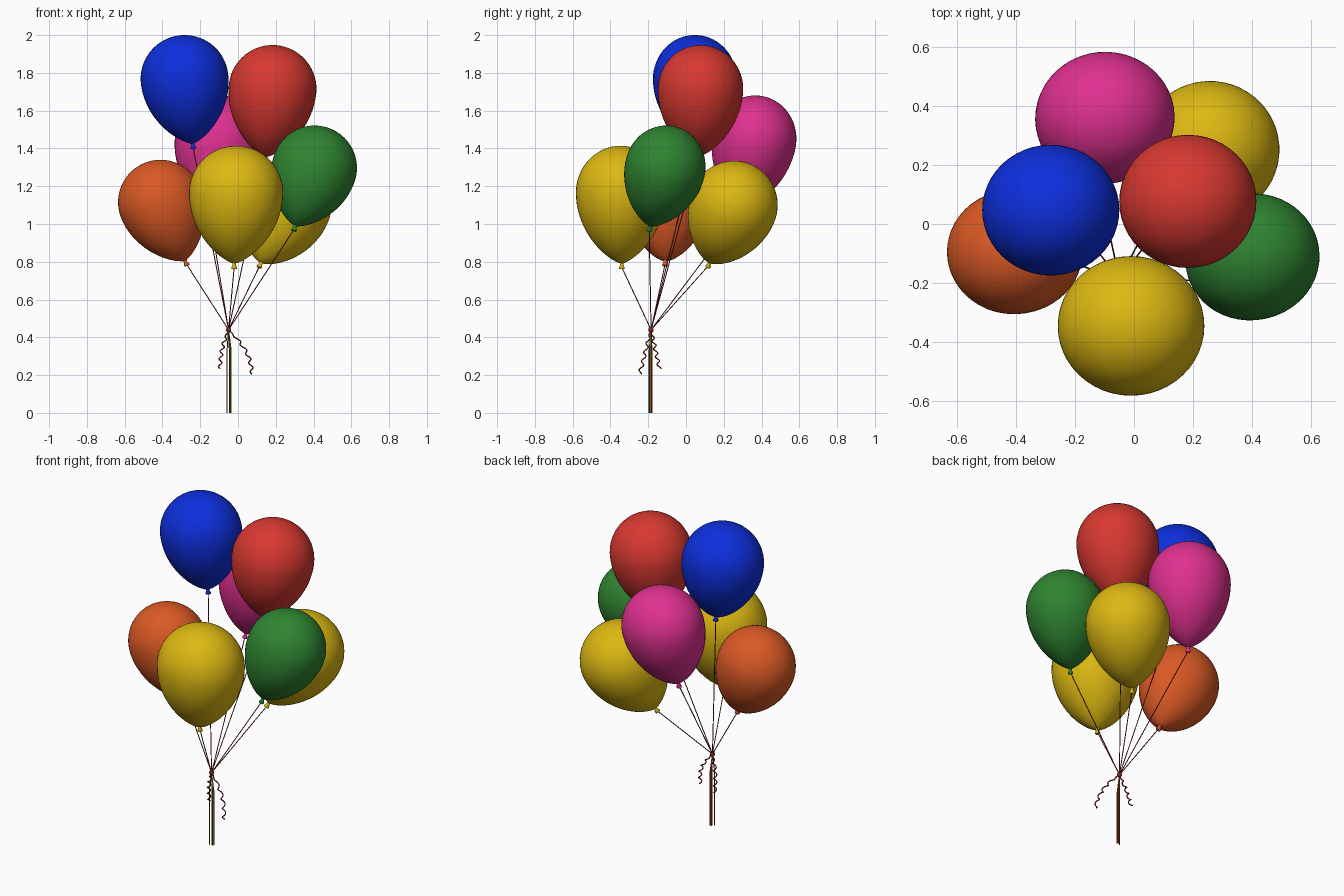
import bpy, math
from mathutils import Vector, Matrix

if "Cube" in bpy.data.objects:
    bpy.data.objects.remove(bpy.data.objects["Cube"])


def material(name, rgb):
    m = bpy.data.materials.new(name)
    m.diffuse_color = (*rgb, 1)
    m.use_nodes = True
    m.node_tree.nodes["Principled BSDF"].inputs["Base Color"].default_value = m.diffuse_color
    return m


MATS = {
    "blue": material("blue", (0.004, 0.028, 0.72)),
    "red": material("red", (0.68, 0.04, 0.03)),
    "pink": material("pink", (0.74, 0.03, 0.28)),
    "green": material("green", (0.028, 0.23, 0.03)),
    "yellow": material("yellow", (0.72, 0.48, 0.006)),
    "orange": material("orange", (0.70, 0.10, 0.018)),
    "string": material("dark red string", (0.25, 0.02, 0.02)),
}
GATHER = Vector((-0.05, -0.185, 0.44))   # point where all strings are tied
SEG = 48


def lathe(name, profile, mat, matrix):
    """Revolve (radius, height) points about z, closing zero-radius ends."""
    verts, faces, rings = [], [], []
    for r, z in profile:
        n = 1 if r < 1e-6 else SEG
        rings.append((len(verts), n))
        for i in range(n):
            a = 2 * math.pi * i / SEG
            verts.append(matrix @ Vector((r * math.cos(a), r * math.sin(a), z)))
    for (a, na), (b, nb) in zip(rings, rings[1:]):
        for i in range(SEG):
            j = (i + 1) % SEG
            if na == 1:
                faces.append((a, b + j, b + i))
            elif nb == 1:
                faces.append((a + i, a + j, b))
            else:
                faces.append((a + i, a + j, b + j, b + i))
    me = bpy.data.meshes.new(name)
    me.from_pydata(verts, [], faces)
    me.materials.append(mat)
    me.shade_smooth()
    ob = bpy.data.objects.new(name, me)
    bpy.context.collection.objects.link(ob)
    return ob


def tube(name, points, radius, mat):
    """Thin round string through a list of points."""
    cu = bpy.data.curves.new(name, "CURVE")
    cu.dimensions = "3D"
    cu.bevel_depth = radius
    cu.bevel_resolution = 2
    cu.use_fill_caps = True
    sp = cu.splines.new("POLY")
    sp.points.add(len(points) - 1)
    for p, co in zip(sp.points, points):
        p.co = (*co, 1)
    cu.materials.append(mat)
    ob = bpy.data.objects.new(name, cu)
    bpy.context.collection.objects.link(ob)


def balloon(name, color, center, neck, rx, ry):
    c, n = Vector(center), Vector(neck)
    axis = c - n
    length = axis.length
    rot = Vector((0, 0, 1)).rotation_difference(axis.normalized()).to_matrix().to_4x4()
    squash = Matrix.Diagonal((1, ry / rx, 1, 1))
    # teardrop body: tapered lower half, round cap
    prof = [(0, -length)]
    for i in range(1, 20):
        t = math.cos(math.pi / 2 * i / 20)
        prof.append((rx * (1 - t * t) ** 0.72, -length * t))
    for i in range(0, 17):
        a = math.pi / 2 * i / 16
        prof.append((rx * math.cos(a) if i < 16 else 0, rx * math.sin(a)))
    lathe(name + "_balloon", prof, MATS[color], Matrix.Translation(c) @ rot @ squash)
    # flared knot under the body
    knot = [(0, -0.028), (0.014, -0.028), (0.015, -0.022), (0.009, -0.008), (0.012, 0.012), (0, 0.016)]
    lathe(name + "_knot", knot, MATS[color], Matrix.Translation(n) @ rot)
    # string from knot to the tie
    end = n - axis.normalized() * 0.02
    tube(name + "_string", [end, GATHER], 0.0026,
         MATS["string"])


BALLOONS = [
    ("blue", "blue", (-0.283, 0.047, 1.768), (-0.24, 0.05, 1.425), 0.2325, 0.222),
    ("red", "red", (0.183, 0.077, 1.715), (0.145, 0.06, 1.355), 0.2325, 0.226),
    ("pink", "pink", (-0.098, 0.362, 1.445), (-0.15, 0.29, 1.085), 0.236, 0.222),
    ("green", "green", (0.405, -0.11, 1.297), (0.303, -0.19, 0.99), 0.225, 0.213),
    ("front_yellow", "yellow", (-0.01, -0.346, 1.165), (-0.02, -0.34, 0.79), 0.249, 0.237),
    ("back_yellow", "yellow", (0.257, 0.252, 1.098), (0.122, 0.125, 0.795), 0.237, 0.233),
    ("orange", "orange", (-0.41, -0.095, 1.115), (-0.28, -0.11, 0.805), 0.225, 0.211),
]
for b in BALLOONS:
    balloon(*b)

# tie knot
lathe("tie_knot", [(0, -0.015)] + [(0.014 * math.sin(math.pi * i / 8), -0.015 * math.cos(math.pi * i / 8))
                                   for i in range(1, 8)] + [(0, 0.015)],
      MATS["string"], Matrix.Translation(GATHER))

# loose string ends hanging straight down
TAILS = [("string", -0.058, -0.195), ("yellow", -0.041, -0.188), ("string", -0.036, -0.182),
         ("orange", -0.044, -0.180), ("green", -0.039, -0.192), ("string", -0.046, -0.186),
         ("yellow", -0.036, -0.187)]
for i, (col, x, y) in enumerate(TAILS):
    tube(f"string_tail_{i + 1}", [GATHER, (x, y, 0.33), (x, y, 0.0)], 0.0026, MATS[col])

# two wavy ribbon ends
for i, end in enumerate([(-0.095, -0.14, 0.235), (0.075, -0.245, 0.205)]):
    pts = []
    for k in range(61):
        t = k / 60
        p = GATHER.lerp(Vector(end), t)
        p.x += (end[0] - GATHER.x) * 0.25 * math.sin(math.pi * t)
        w = 0.009 * min(1, t * 4)
        a = 2 * math.pi * 5 * t
        p += Vector((w * math.sin(a), w * math.cos(a), 0))
        pts.append(p)
    tube(f"curled_ribbon_{i + 1}", pts, 0.0035, MATS["string"])
